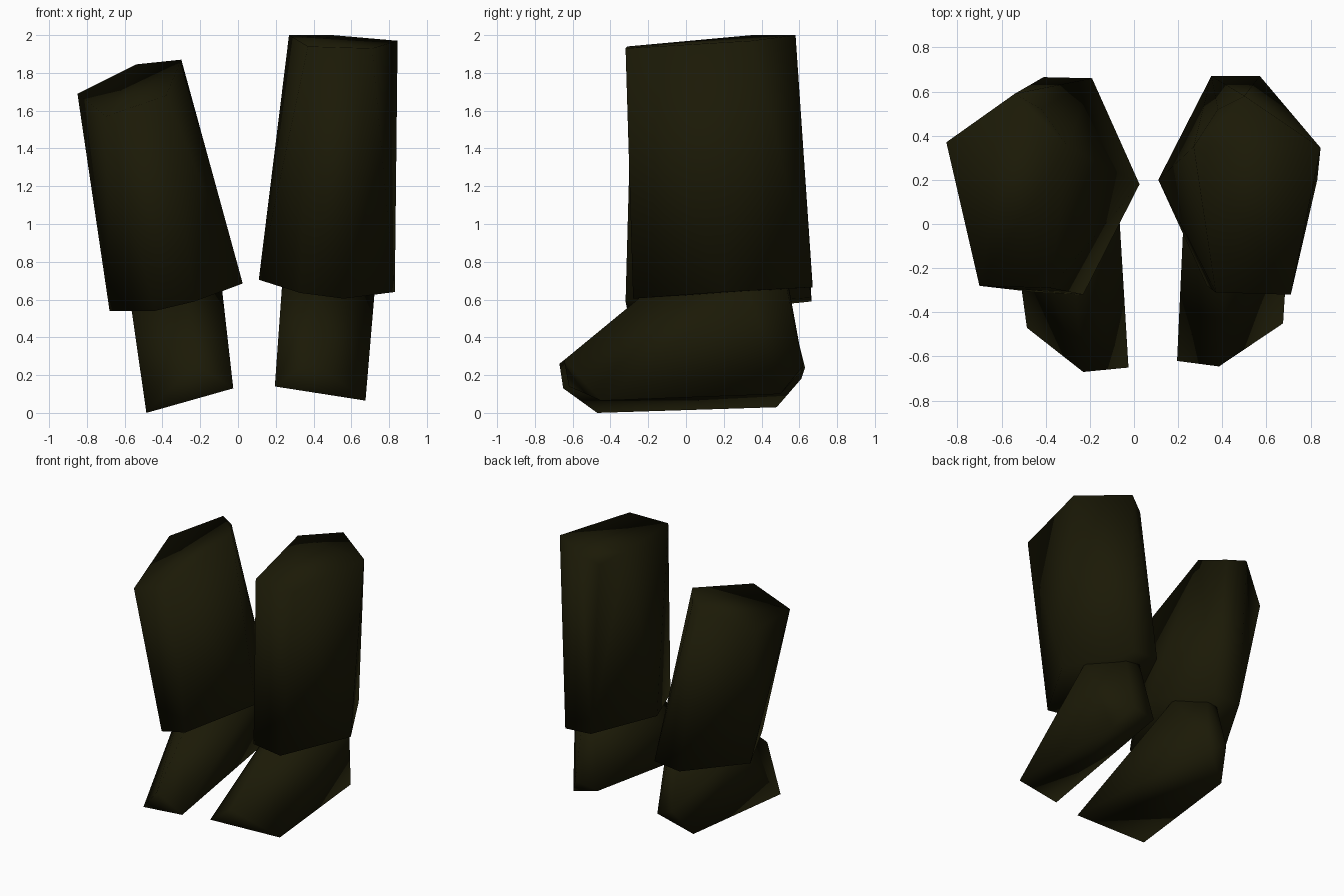
import bpy, bmesh, math

leather = bpy.data.materials.new("dark_olive_leather")
leather.diffuse_color = (0.011, 0.010, 0.002, 1)


def faceted_block(name, points):
    """Smooth-shaded faceted block wrapped around its corner points."""
    bm = bmesh.new()
    for p in points:
        bm.verts.new(p)
    bmesh.ops.convex_hull(bm, input=bm.verts)
    bmesh.ops.dissolve_limit(bm, angle_limit=math.radians(2),
                             verts=bm.verts, edges=bm.edges)
    bmesh.ops.recalc_face_normals(bm, faces=bm.faces)
    mesh = bpy.data.meshes.new(name)
    bm.to_mesh(mesh)
    bm.free()
    mesh.materials.append(leather)
    for p in mesh.polygons:
        p.use_smooth = True
    obj = bpy.data.objects.new(name, mesh)
    bpy.context.collection.objects.link(obj)


# Shafts: six bottom corners, then six top corners
faceted_block("left_shaft",
              [(-.44, -.31, .54), (-.23, -.32, .59), (.025, .18, .685),
               (-.19, .66, .61), (-.41, .665, .59), (-.68, .18, .54),
               (-.70, -.28, 1.57), (-.38, -.29, 1.68), (-.30, .35, 1.87),
               (-.42, .52, 1.84), (-.54, .59, 1.845), (-.85, .37, 1.69)])
faceted_block("right_shaft",
              [(.33, -.28, .635), (.56, -.28, .605), (.83, .20, .64),
               (.57, .67, .665), (.35, .67, .68), (.11, .20, .705),
               (.37, -.31, 1.94), (.71, -.32, 1.93), (.845, .345, 1.97),
               (.50, .58, 2.0), (.38, .52, 1.93), (.27, .35, 2.0)])

# Feet: sole corners, toe and heel tips, then the ankle inside the shaft
faceted_block("left_foot",
              [(-.485, -.47, .0), (-.025, -.65, .13), (-.18, .61, .18), (-.40, .48, .03),
               (-.23, -.67, .26), (-.32, .63, .24),
               (-.27, -.26, .59), (-.085, .34, .66), (-.23, .53, .64),
               (-.31, .53, .62), (-.57, .15, .59)])
faceted_block("right_foot",
              [(.675, -.45, .065), (.195, -.62, .14), (.33, .61, .22), (.62, .50, .10),
               (.385, -.645, .28), (.52, .62, .25),
               (.42, -.22, .63), (.235, .25, .70), (.41, .54, .69),
               (.52, .53, .68), (.725, .33, .66)])
